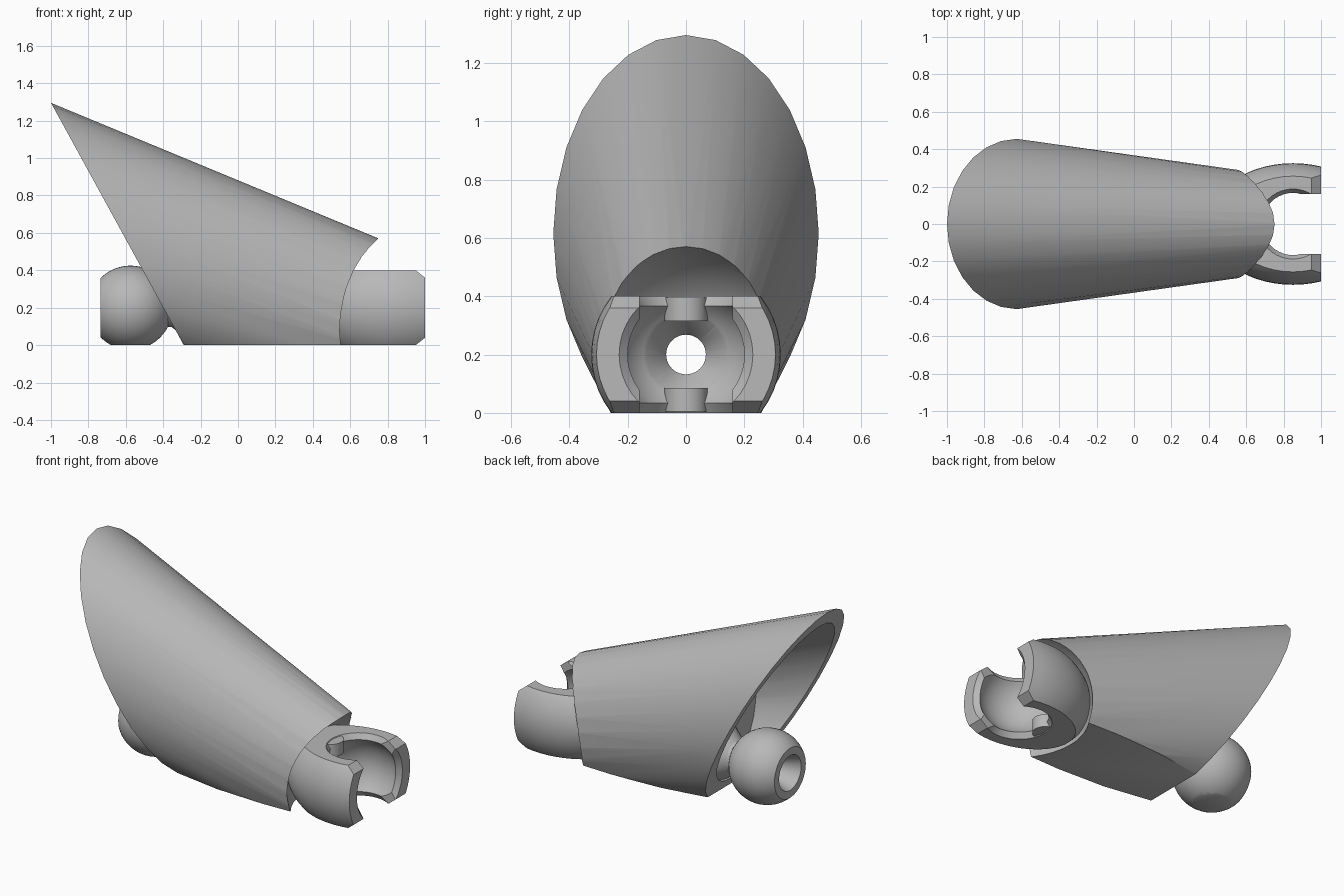
import bpy, bmesh, math
from mathutils import Vector, Matrix

cube = bpy.data.objects.get("Cube")
if cube:
    bpy.data.objects.remove(cube, do_unlink=True)

grey = bpy.data.materials.new("plain_grey")
grey.use_nodes = True
colour = (0.48, 0.48, 0.48, 1)
grey.diffuse_color = colour
grey.node_tree.nodes["Principled BSDF"].inputs["Base Color"].default_value = colour

BALL = Vector((-0.575, 0, 0.2))
SOCKET = Vector((0.85, 0, 0.2))


def add(name, bm):
    bmesh.ops.recalc_face_normals(bm, faces=bm.faces)
    if bm.calc_volume(signed=True) < 0:
        bmesh.ops.reverse_faces(bm, faces=bm.faces)
    me = bpy.data.meshes.new(name)
    bm.to_mesh(me)
    bm.free()
    ob = bpy.data.objects.new(name, me)
    bpy.context.collection.objects.link(ob)
    me.materials.append(grey)
    return ob


def sphere(name, centre, r, length=1.0):
    bm = bmesh.new()
    turn = Matrix.Diagonal((length, 1, 1, 1)) @ Matrix.Rotation(math.pi / 2, 4, 'Y')
    bmesh.ops.create_uvsphere(bm, u_segments=48, v_segments=28, radius=r,
                              matrix=Matrix.Translation(centre) @ turn)
    return add(name, bm)


def box(name, low, high):
    low, high = Vector(low), Vector(high)
    bm = bmesh.new()
    bmesh.ops.create_cube(bm, size=1, matrix=Matrix.Translation((low + high) / 2)
                          @ Matrix.Diagonal((*(high - low), 1)))
    return add(name, bm)


def cone(name, a, b, r1, r2, n=40):
    a, b = Vector(a), Vector(b)
    bm = bmesh.new()
    turn = (b - a).to_track_quat('Z', 'Y').to_matrix().to_4x4()
    bmesh.ops.create_cone(bm, cap_ends=True, segments=n, radius1=r1, radius2=r2,
                          depth=(b - a).length,
                          matrix=Matrix.Translation((a + b) / 2) @ turn)
    return add(name, bm)


def loft(name, zc, a, b, end, start=0.0, n=28):
    """Ruled solid from an ellipse in the slanted mouth plane to an upright one."""
    x2, z2, a2, b2 = end
    bm = bmesh.new()
    first, last = [], []
    for i in range(n):
        t = 2 * math.pi * i / n
        z = zc + b * math.cos(t)
        p = Vector((-0.29 - 0.548 * z, a * math.sin(t), z))
        q = Vector((x2, a2 * math.sin(t), z2 + b2 * math.cos(t)))
        first.append(bm.verts.new(p.lerp(q, start)))
        last.append(bm.verts.new(q))
    for i in range(n):
        j = (i + 1) % n
        bm.faces.new((first[i], first[j], last[j], last[i]))
    bm.faces.new(first)
    bm.faces.new(last)
    return add(name, bm)


def combine(ob, cutters, op='DIFFERENCE'):
    """Apply booleans in turn and remove the helpers."""
    for c in cutters:
        mod = ob.modifiers.new("cut", 'BOOLEAN')
        mod.operation, mod.solver, mod.object = op, 'EXACT', c
        dg = bpy.context.evaluated_depsgraph_get()
        me = bpy.data.meshes.new_from_object(ob.evaluated_get(dg))
        ob.modifiers.clear()
        ob.data = me
        bpy.data.objects.remove(c, do_unlink=True)


def bore():
    return cone("bore", (-1.2, 0, 0.2), (1.2, 0, 0.2), 0.068, 0.068)


def tip_wedge(side):
    """Triangular prism that bevels the arm tips."""
    bm = bmesh.new()
    pts = [(0.95, 0.2), (1.1, 0.08), (1.1, 0.25), (0.95, 0.25)]
    rows = [[bm.verts.new((x, y, 0.2 + side * z)) for x, z in pts] for y in (-0.6, 0.6)]
    bm.faces.new(rows[0])
    bm.faces.new(rows[1])
    for i in range(4):
        j = (i + 1) % 4
        bm.faces.new((rows[0][i], rows[0][j], rows[1][j], rows[1][i]))
    return add("tip_wedge", bm)


# Hollow mouth: thin-walled, ending at an upright inner wall
cavity = loft("cavity", 0.625, 0.4, 0.565, (0.8, 0.14, 0.2, 0.33), -0.2)
combine(cavity, [box("inner_wall", (-0.25, -1, -1), (2, 1, 2))])

# Tapered shell: flat underside, hollow mouth, round front seat
shell = loft("shell", 0.615, 0.455, 0.68, (0.8, 0.14, 0.255, 0.41))
combine(shell, [
    box("floor_cut", (-2, -1, -1), (2, 1, 0)),
    box("nose_cut", (0.76, -1, -1), (2, 1, 1)),
    sphere("front_seat", (0.9, 0, 0.14), 0.455),
    cavity,
    bore(),
])

# Ball with flats and a countersunk bore
ball = sphere("ball", BALL, 0.225)
combine(ball, [cone("neck", (-0.42, 0, 0.2), (-0.24, 0, 0.2), 0.1, 0.11)], 'UNION')
combine(ball, [
    box("floor_cut", (-2, -1, -1), (2, 1, 0)),
    box("end_cut", (-2, -1, -1), (-0.735, 1, 1)),
    bore(),
    cone("countersink", (-0.76, 0, 0.2), (-0.62, 0, 0.2), 0.12, 0.07),
])

# Flared foot joining the neck to the inner wall
foot = cone("neck_foot", (-0.36, 0, 0.2), (-0.24, 0, 0.2), 0.1, 0.19)
combine(foot, [bore(), box("floor_cut", (-2, -1, -1), (2, 1, 0))])

# Split socket with two open arms
socket = sphere("socket", SOCKET, 0.325, 1.4)
combine(socket, [
    box("floor_cut", (0, -1, -1), (2, 1, 0)),
    box("top_cut", (0, -1, 0.4), (2, 1, 1)),
    box("end_cut", (1, -1, -1), (2, 1, 1)),
    tip_wedge(1),
    tip_wedge(-1),
    sphere("hollow", SOCKET, 0.235),
    cone("top_flare", (0.85, 0, 0.34), (0.85, 0, 0.42), 0.15, 0.2),
    cone("bottom_flare", (0.85, 0, 0.06), (0.85, 0, -0.02), 0.15, 0.2),
    box("slot", (0.85, -0.16, -0.1), (1.1, 0.16, 0.5)),
    cone("mouth_flare", (0.94, 0, 0.2), (1.01, 0, 0.2), 0.165, 0.24),
    bore(),
    cone("back_countersink", (0.54, 0, 0.2), (0.68, 0, 0.2), 0.06, 0.15),
])

# Detent nubs above and below the socket hollow
nubs = [cone(name, (0.655, 0, z), (0.655, 0, z + 0.08), 0.075, 0.075, 24)
        for name, z in (("upper_nub", 0.315), ("lower_nub", 0.005))]

for ob in [shell, ball, foot, socket] + nubs:
    bpy.ops.object.select_all(action='DESELECT')
    ob.select_set(True)
    bpy.context.view_layer.objects.active = ob
    bpy.ops.object.shade_smooth_by_angle(angle=math.radians(30))
